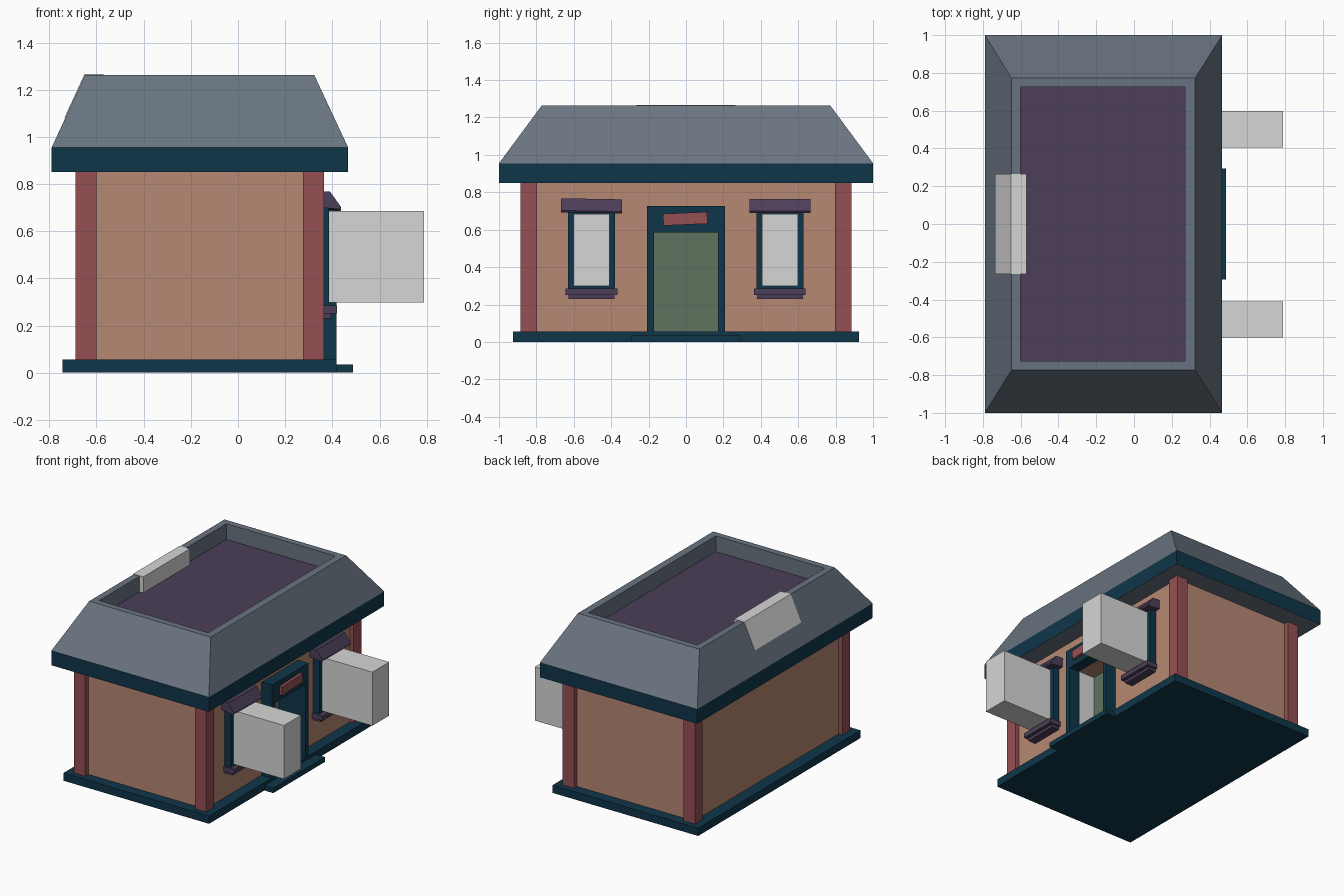
import bpy, bmesh, math
from mathutils import Matrix

if "Cube" in bpy.data.objects:
    bpy.data.objects.remove(bpy.data.objects["Cube"])


def mat(name, r, g, b):
    m = bpy.data.materials.new(name)
    lin = [((c / 255 + 0.055) / 1.055) ** 2.4 if c > 10 else c / 255 / 12.92 for c in (r, g, b)]
    m.diffuse_color = (*lin, 1)
    m.use_nodes = True
    m.node_tree.nodes["Principled BSDF"].inputs["Base Color"].default_value = m.diffuse_color
    return m


TEAL = mat("dark teal trim", 15, 54, 73)
WALL = mat("tan wall", 182, 136, 115)
BRICK = mat("red brick", 150, 80, 83)
SLATE = mat("grey slate", 105, 116, 128)
PURPLE = mat("dull purple", 76, 62, 89)
GREEN = mat("moss green", 96, 115, 95)
LIGHT = mat("light grey", 214, 214, 214)


def finish(bm, name, *mats):
    bmesh.ops.recalc_face_normals(bm, faces=bm.faces)
    me = bpy.data.meshes.new(name)
    bm.to_mesh(me)
    bm.free()
    ob = bpy.data.objects.new(name, me)
    bpy.context.collection.objects.link(ob)
    for m in mats:
        me.materials.append(m)
    return ob


def box(name, m, x0, x1, y0, y1, z0, z1, tilt=0):
    bm = bmesh.new()
    bmesh.ops.create_cube(bm, size=1)
    bmesh.ops.scale(bm, vec=(x1 - x0, y1 - y0, z1 - z0), verts=bm.verts)
    bmesh.ops.rotate(bm, matrix=Matrix.Rotation(tilt, 3, 'X'), verts=bm.verts)
    bmesh.ops.translate(bm, vec=((x0 + x1) / 2, (y0 + y1) / 2, (z0 + z1) / 2), verts=bm.verts)
    return finish(bm, name, m)


def prism(name, m, profile, y0, y1):
    """Extrude an x-z profile along y."""
    bm = bmesh.new()
    f = bm.faces.new([bm.verts.new((x, y0, z)) for x, z in profile])
    top = bmesh.ops.extrude_face_region(bm, geom=[f])['geom']
    bmesh.ops.translate(bm, vec=(0, y1 - y0, 0),
                        verts=[v for v in top if isinstance(v, bmesh.types.BMVert)])
    return finish(bm, name, m)


# Base slab and doorstep
box("base_slab", TEAL, -0.745, 0.417, -0.925, 0.925, 0, 0.056)
box("doorstep", TEAL, 0.40, 0.488, -0.295, 0.295, 0, 0.035)

# Walls: main block with a recessed doorway left open on the right side
box("rear_walls", WALL, -0.66, 0.20, -0.85, 0.85, 0.056, 0.86)
for s, side in ((-1, "near"), (1, "far")):
    a, b = sorted((s * 0.175, s * 0.85))
    box("front_wall_" + side, WALL, 0.20, 0.335, a, b, 0.056, 0.86)
box("wall_over_door", WALL, 0.20, 0.335, -0.175, 0.175, 0.585, 0.86)

# Corner pillars
for x0 in (-0.69, 0.275):
    for y0 in (-0.885, 0.797):
        box("corner_pillar", BRICK, x0, x0 + 0.09, y0, y0 + 0.088, 0.056, 0.86)

# Door, frame and tilted sign board
box("door", GREEN, 0.195, 0.208, -0.175, 0.175, 0.056, 0.585)
for s in (-1, 1):
    a, b = sorted((s * 0.172, s * 0.208))
    box("door_jamb", TEAL, 0.33, 0.417, a, b, 0.03, 0.727)
    a, b = sorted((s * 0.170, s * 0.176))
    box("door_reveal", LIGHT if s < 0 else TEAL, 0.205, 0.335, a, b, 0.056, 0.585)
box("door_head", TEAL, 0.205, 0.417, -0.172, 0.172, 0.585, 0.727)
box("sign_board", BRICK, 0.41, 0.437, -0.122, 0.114, 0.627, 0.69, math.radians(2.5))

# Windows: frame, light block, stepped sill and sloping hood
for c, t in ((-0.505, -1), (0.502, 0)):
    box("window_frame", TEAL, 0.33, 0.385, c - 0.125, c + 0.125, 0.27, 0.705)
    box("window_light_block", LIGHT, 0.36, 0.788, c - 0.096, c + 0.096, 0.298, 0.685)
    box("window_sill", PURPLE, 0.33, 0.42, c - 0.138, c + 0.138, 0.25, 0.285)
    box("lower_sill", PURPLE, 0.33, 0.395, c - 0.123, c + 0.123, 0.23, 0.25)
    hood = prism("window_hood", PURPLE,
                 [(0.33, 0.765), (0.39, 0.765), (0.437, 0.70), (0.43, 0.69), (0.33, 0.70)],
                 -0.163, 0.163)
    hood.location.y = c
    hood.rotation_euler.x = 0
    if t:
        hood.matrix_world = (Matrix.Translation((0, c, 0.73)) @ Matrix.Rotation(math.radians(t), 4, 'X')
                             @ Matrix.Translation((0, 0, -0.73)))

# Roof edge board with slate coloured underside
eave = box("roof_edge", TEAL, -0.79, 0.467, -1, 1, 0.85, 0.955)
eave.data.materials.append(SLATE)
for p in eave.data.polygons:
    if p.normal.z < -0.5:
        p.material_index = 1

# Hipped roof with a rim around a sunken flat deck
bm = bmesh.new()
rings = []
for x0, x1, y, z in ((-0.79, 0.467, 1, 0.955), (-0.648, 0.323, 0.772, 1.263),
                     (-0.60, 0.27, 0.725, 1.263), (-0.60, 0.27, 0.725, 1.15)):
    rings.append([bm.verts.new(p) for p in ((x0, -y, z), (x1, -y, z), (x1, y, z), (x0, y, z))])
for lo, hi in zip(rings, rings[1:]):
    for i in range(4):
        j = (i + 1) % 4
        bm.faces.new((lo[i], lo[j], hi[j], hi[i]))
deck = bm.faces.new(rings[-1])
deck.material_index = 1
bm.faces.new(rings[0][::-1])
finish(bm, "roof", SLATE, PURPLE)

# Light panel wrapped over the rear rim, flush with the slope
prism("rear_rim_panel", LIGHT,
      [(-0.735, 1.083), (-0.651, 1.266), (-0.57, 1.266), (-0.57, 1.14), (-0.66, 1.14), (-0.70, 1.083)],
      -0.265, 0.265)
